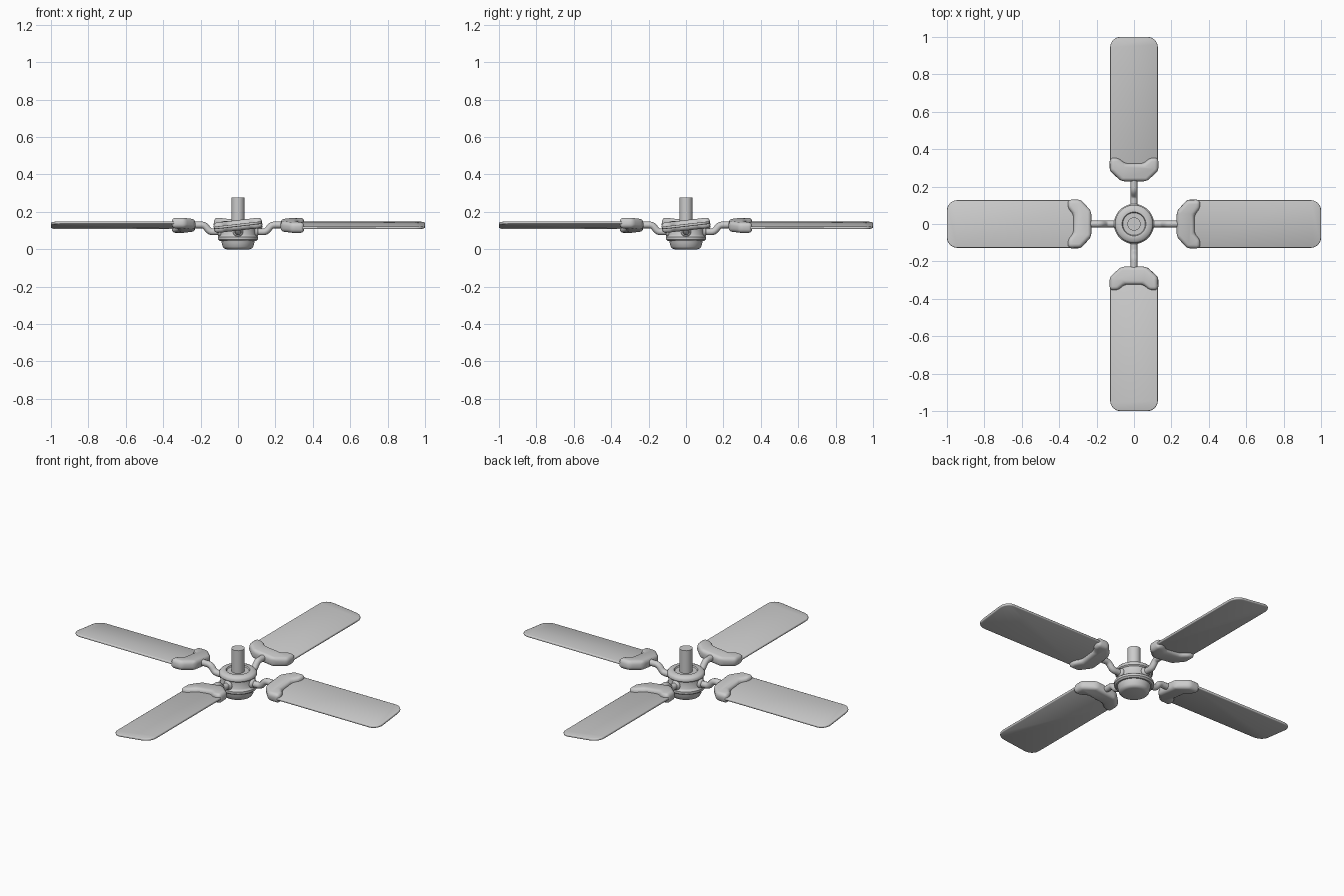
import bpy, bmesh, math
from mathutils import Matrix, Vector

if "Cube" in bpy.data.objects:
    bpy.data.objects.remove(bpy.data.objects["Cube"])

TILT = math.radians(6.5)
BLADE_Z = 0.128


def finish(name, bm, angle=40, bevel=0, segs=3):
    bmesh.ops.recalc_face_normals(bm, faces=bm.faces)
    me = bpy.data.meshes.new(name)
    bm.to_mesh(me)
    bm.free()
    ob = bpy.data.objects.new(name, me)
    bpy.context.collection.objects.link(ob)
    bpy.ops.object.select_all(action='DESELECT')
    ob.select_set(True)
    bpy.context.view_layer.objects.active = ob
    if bevel:
        m = ob.modifiers.new("round", 'BEVEL')
        m.width, m.segments, m.limit_method = bevel, segs, 'ANGLE'
        m.angle_limit = math.radians(40)
        bpy.ops.object.modifier_apply(modifier=m.name)
    bpy.ops.object.shade_smooth_by_angle(angle=math.radians(angle))
    return ob


def lathe(name, profile, n=40):
    bm = bmesh.new()
    vs = [bm.verts.new((r, 0, z)) for r, z in profile]
    es = [bm.edges.new(p) for p in zip(vs, vs[1:])]
    bmesh.ops.spin(bm, geom=vs + es, axis=(0, 0, 1), cent=(0, 0, 0),
                   angle=2 * math.pi, steps=n)
    bmesh.ops.remove_doubles(bm, verts=bm.verts, dist=1e-5)
    return finish(name, bm)


def slab(name, outline, thick, rot, bevel, segs):
    # flat outline extruded, pitched around x, then turned around z
    bm = bmesh.new()
    f = bm.faces.new([bm.verts.new((x, y, -thick / 2)) for x, y in outline])
    ext = bmesh.ops.extrude_face_region(bm, geom=[f])
    for v in ext['geom']:
        if isinstance(v, bmesh.types.BMVert):
            v.co.z += thick
    ob = finish(name, bm, 50, bevel, segs)
    ob.data.transform(Matrix.Rotation(rot, 4, 'Z') @ Matrix.Translation((0, 0, BLADE_Z))
                      @ Matrix.Rotation(TILT, 4, 'X'))
    return ob


def mirrored(half):
    return half + [(x, -y) for x, y in reversed(half)]


def rod(name, pts, radius, rot):
    cu = bpy.data.curves.new(name, 'CURVE')
    cu.dimensions, cu.bevel_depth, cu.bevel_resolution = '3D', radius, 4
    cu.use_fill_caps = True
    sp = cu.splines.new('BEZIER')
    sp.bezier_points.add(len(pts) - 1)
    for bp, (x, z) in zip(sp.bezier_points, pts):
        bp.co = (x, 0, z)
        bp.handle_left_type = bp.handle_right_type = 'FREE'
        bp.handle_left = (x - 0.03, 0, z)
        bp.handle_right = (x + 0.03, 0, z)
    ob = bpy.data.objects.new(name, cu)
    ob.rotation_euler.z = rot
    bpy.context.collection.objects.link(ob)


# motor housing, bottom cap and hanging stem
lathe("motor_housing", [(0, 0.045), (0.098, 0.045), (0.107, 0.053), (0.107, 0.066),
                        (0.099, 0.072), (0.095, 0.078), (0.095, 0.118), (0.102, 0.124),
                        (0.102, 0.136), (0.094, 0.146), (0.07, 0.151), (0.064, 0.15),
                        (0.06, 0.142), (0, 0.142)])
lathe("bottom_cap", [(0, 0), (0.062, 0), (0.074, 0.004), (0.082, 0.014), (0.087, 0.034),
                     (0.09, 0.046), (0, 0.046)])
lathe("stem", [(0, 0.13), (0.035, 0.13), (0.035, 0.277), (0, 0.277)], 28)

# blade outline with rounded outer corners
cr = 0.055
blade = mirrored([(0.29, 0.128)] + [
    (1 - cr + cr * math.sin(a), 0.128 - cr + cr * math.cos(a))
    for a in [i * math.pi / 12 for i in range(7)]])
# blade bracket outline
bracket = mirrored([(0.354, 0.05 + 0.035), (0.354, 0.13), (0.285, 0.13), (0.228, 0.068)])
bracket = [(0.323, 0.05)] + bracket + [(0.323, -0.05)]

for i in range(4):
    a = i * math.pi / 2
    slab(f"blade_{i}", blade, 0.014, a, 0.005, 2)
    slab(f"bracket_{i}", bracket, 0.056, a, 0.02, 4)
    rod(f"arm_{i}", [(0.07, 0.093), (0.135, 0.093), (0.195, 0.13), (0.26, 0.13)], 0.018, a)
    # rounded socket where the arm meets the housing
    bm = bmesh.new()
    bmesh.ops.create_uvsphere(bm, u_segments=20, v_segments=12, radius=0.027)
    bm.transform(Matrix.Rotation(a, 4, 'Z') @ Matrix.Translation(Vector((0.094, 0, 0.093)))
                 @ Matrix.Diagonal((0.7, 1, 1, 1)))
    finish(f"socket_{i}", bm)
